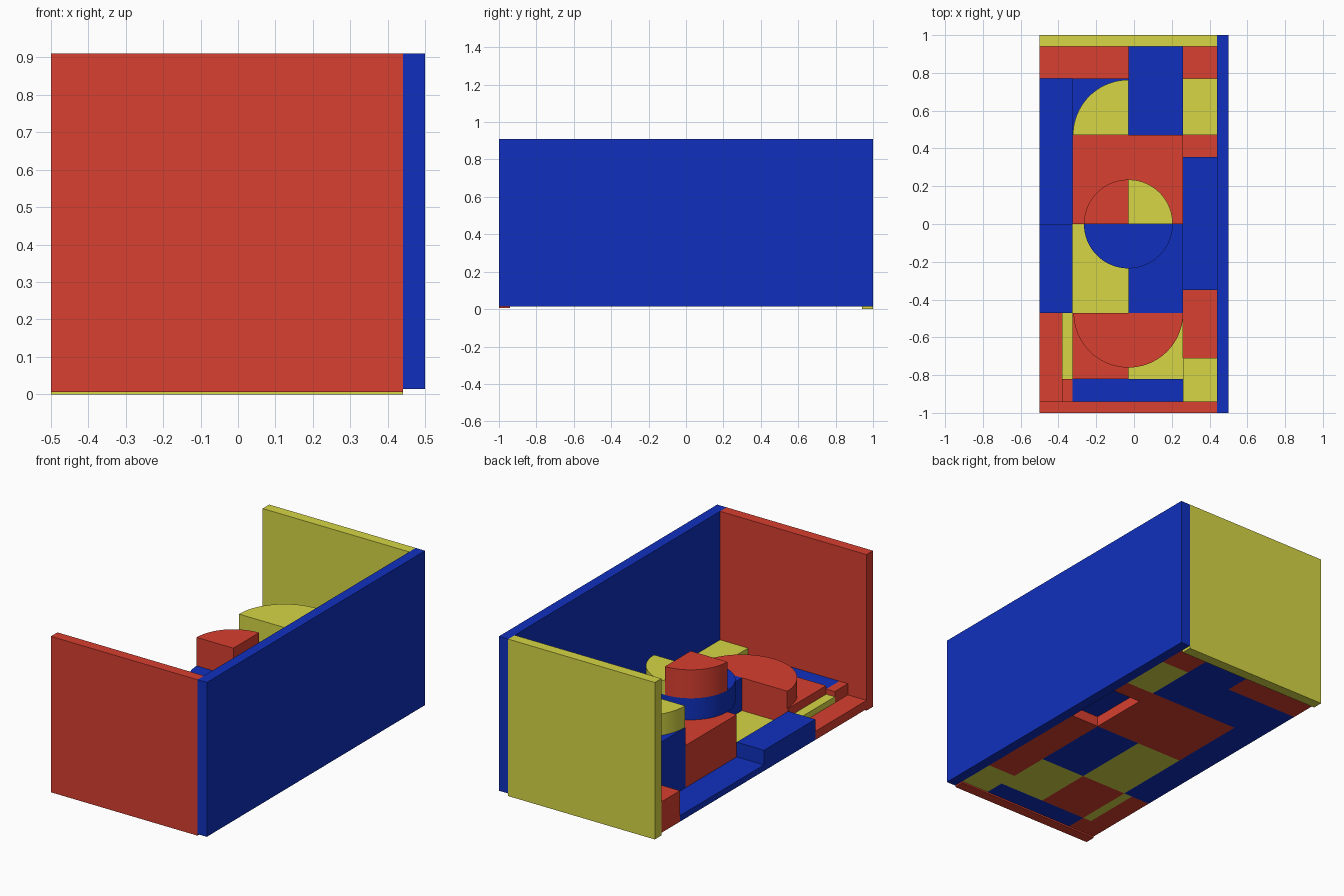
import bpy, bmesh, math

if "Cube" in bpy.data.objects:
    bpy.data.objects.remove(bpy.data.objects["Cube"])

COLORS = {"red": (0.69, 0.05, 0.03, 1), "blue": (0.005, 0.03, 0.51, 1), "yellow": (0.67, 0.67, 0.06, 1)}
MATS = {}
for cname, rgba in COLORS.items():
    m = bpy.data.materials.new(cname + "_paint")
    m.diffuse_color = rgba
    m.use_nodes = True
    m.node_tree.nodes["Principled BSDF"].inputs["Base Color"].default_value = m.diffuse_color
    MATS[cname] = m


def prism(name, color, pts, z0, z1):
    """Extrude a flat outline from z0 up to z1."""
    bm = bmesh.new()
    face = bm.faces.new([bm.verts.new((x, y, z0)) for x, y in pts])
    top = bmesh.ops.extrude_face_region(bm, geom=[face])["geom"]
    for v in (g for g in top if isinstance(g, bmesh.types.BMVert)):
        v.co.z = z1
    bmesh.ops.recalc_face_normals(bm, faces=bm.faces)
    mesh = bpy.data.meshes.new(name)
    bm.to_mesh(mesh)
    bm.free()
    mesh.materials.append(MATS[color])
    ob = bpy.data.objects.new(name, mesh)
    bpy.context.collection.objects.link(ob)
    return ob


def block(name, color, x0, x1, y0, y1, z1, z0=0.015):
    return prism(name, color, [(x0, y0), (x1, y0), (x1, y1), (x0, y1)], z0, z1)


def sector(name, color, cx, cy, r, a0, a1, z0, z1):
    """Pie slice (or full disc) between two angles in degrees."""
    n = max(8, round(abs(a1 - a0) / 3))
    full = a1 - a0 >= 360
    pts = []
    for i in range(n if full else n + 1):
        a = math.radians(a0 + (a1 - a0) * i / n)
        pts.append((cx + r * math.cos(a), cy + r * math.sin(a)))
    if a1 - a0 < 180:
        pts.append((cx, cy))
    ob = prism(name, color, pts, z0, z1)
    bpy.context.view_layer.objects.active = ob
    ob.select_set(True)
    bpy.ops.object.shade_smooth_by_angle(angle=math.radians(30))
    ob.select_set(False)


# column and row lines of the composition
XL, X1, XM, X2, XR = -0.5, -0.325, -0.03, 0.26, 0.44

# walls
block("back_wall", "yellow", XL, XR, 0.94, 1.0, 0.91, 0.0)
block("side_wall", "blue", XR, 0.5, -1.0, 1.0, 0.91, 0.015)
block("front_wall", "red", XL, XR, -1.0, -0.94, 0.91, 0.006)

# right strip of blocks
block("strip_back_block", "red", X2, XR, 0.77, 0.94, 0.12)
block("strip_upper_block", "yellow", X2, XR, 0.47, 0.77, 0.16)
block("strip_middle_block", "red", X2, XR, 0.355, 0.47, 0.10)
block("strip_bridge", "blue", X2, XR, -0.35, 0.355, 0.14, 0.075)
block("strip_lower_block", "red", X2, XR, -0.71, 0.0, 0.075)
block("strip_front_block", "yellow", X2, XR, -0.94, -0.71, 0.165)

# back blocks
block("back_left_block", "red", XL, XM, 0.77, 0.94, 0.195)
block("back_centre_block", "blue", XM, X2, 0.47, 0.94, 0.25)
block("quarter_base", "blue", X1, XM, 0.47, 0.77, 0.40)
sector("back_quarter_disc", "yellow", XM, 0.47, 0.293, 90, 180, 0.40, 0.525)

# left strip
block("left_low_slab", "blue", XL, X1, 0.0, 0.77, 0.05)
block("left_raised_slab", "blue", XL, X1, -0.47, 0.0, 0.135)

# central blocks with stacked discs
block("centre_block", "red", X1, X2, 0.0, 0.47, 0.295)
block("centre_low_slab", "yellow", X1, XM, -0.47, 0.0, 0.06)
block("centre_right_block", "blue", XM, X2, -0.47, 0.0, 0.25)
sector("centre_disc", "blue", XM, 0.0, 0.235, 0, 360, 0.295, 0.42)
sector("centre_quarter_tall", "red", XM, 0.0, 0.235, 90, 180, 0.42, 0.585)
sector("centre_quarter_short", "yellow", XM, 0.0, 0.235, 0, 90, 0.42, 0.50)

# front blocks with half disc
block("front_left_plate", "red", X1, XM, -0.82, -0.47, 0.15)
block("front_right_plate", "yellow", XM, X2, -0.82, -0.47, 0.12)
sector("front_half_disc", "red", XM, -0.47, 0.29, 180, 360, 0.15, 0.25)
block("front_bar", "blue", X1, X2, -0.94, -0.82, 0.13)
block("front_thin_strip", "yellow", -0.38, X1, -0.82, -0.47, 0.10)
block("front_small_block", "red", -0.38, X1, -0.94, -0.82, 0.13)
block("front_left_slab", "red", XL, -0.38, -0.94, -0.47, 0.065)
